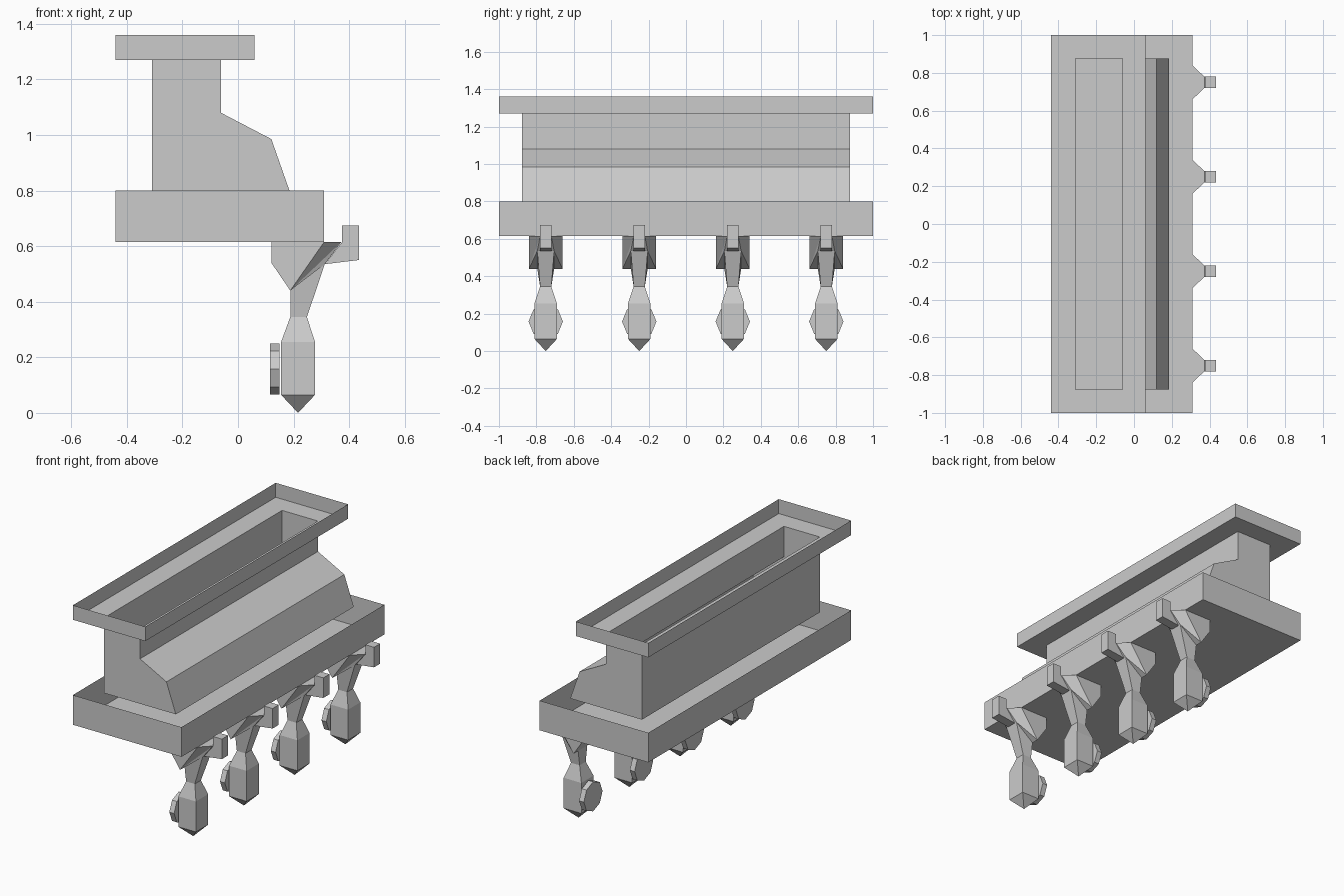
import bpy, math

if "Cube" in bpy.data.objects:
    bpy.data.objects.remove(bpy.data.objects["Cube"])


def add_mesh(name, verts, faces):
    me = bpy.data.meshes.new(name)
    me.from_pydata(verts, [], faces)
    me.update()
    ob = bpy.data.objects.new(name, me)
    bpy.context.collection.objects.link(ob)
    return ob


def rect(x0, x1, y, z):
    return [(x0, -y, z), (x1, -y, z), (x1, y, z), (x0, y, z)]


def walls(n, a, b):
    return [(a + i, a + (i + 1) % n, b + (i + 1) % n, b + i) for i in range(n)]


def loft(name, rings, y, caps=True):
    """Skin a stack of equal-sized vertex rings, shifted along y."""
    n = len(rings[0])
    verts = [(p[0], p[1] + y, p[2]) for r in rings for p in r]
    faces = []
    for k in range(len(rings) - 1):
        faces += walls(n, k * n, (k + 1) * n)
    if caps:
        last = (len(rings) - 1) * n
        faces += [tuple(reversed(range(n))), tuple(range(last, last + n))]
    return add_mesh(name, verts, faces)


# Lower tray: thin-walled, open at the top
add_mesh("lower_tray", rect(-.44, .31, 1, .615) + rect(-.44, .31, 1, .8),
         [(3, 2, 1, 0)] + walls(4, 0, 4))

# Hopper body: extruded profile, open at the mouth and underneath
prof = [(-.31, .8), (.185, .8), (.12, .985), (-.062, 1.08), (-.062, 1.27), (-.31, 1.27)]
n = len(prof)
side = [f for i, f in enumerate(walls(n, 0, n)) if i not in (0, 4)]
add_mesh("hopper_body", [(x, s * .877, z) for s in (-1, 1) for x, z in prof],
         [tuple(range(n)), tuple(reversed(range(n, 2 * n)))] +
         [tuple(reversed(f)) for f in side])

# Upper rim: thin upright walls around a flat ledge with a filling mouth
add_mesh("upper_rim", rect(-.31, -.062, .877, 1.27) + rect(-.44, .06, 1, 1.27)
         + rect(-.44, .06, 1, 1.36), walls(4, 0, 4) + walls(4, 4, 8))

for y in (-.75, -.25, .25, .75):
    # Wedge bracket under the tray
    wedge = [(.12, .615), (.12, .54), (.188, .44), (.31, .615)]
    loft("bracket", [[(x, s * .09, z) for x, z in wedge] for s in (-1, 1)], y)

    # Tapered arm reaching forward from the wedge to the end block
    a = [(.31, -.09, .615), (.31, .09, .615), (.188, .09, .44), (.188, -.09, .44)]
    b = [(.372, -.03, .615), (.372, .03, .615), (.312, .045, .535), (.312, -.045, .535)]
    add_mesh("bracket_arm", [(p[0], p[1] + y, p[2]) for p in a + b],
             [(0, 4, 5, 1), (2, 6, 7, 3), (4, 7, 6, 5),
              (0, 3, 4), (3, 7, 4), (1, 5, 2), (2, 5, 6)])

    # Upright end block with a sloping underside
    block = [(.312, .535), (.435, .55), (.435, .675), (.375, .675), (.375, .615)]
    loft("end_block", [[(x, s * .03, z) for x, z in block] for s in (-1, 1)], y)

    # Shank, boot and pointed tip
    top = [(.188, -.045, .44), (.312, -.045, .535), (.312, .045, .535), (.188, .045, .44)]
    rings = [rect(.215, .215, 0, 0), rect(.155, .277, .06, .065),
             rect(.155, .277, .06, .255), rect(.188, .248, .03, .345), top]
    boot = loft("shank_and_boot", rings[1:], y, caps=False)
    me = boot.data
    v = [tuple(p.co) for p in me.vertices] + [(.216, y, 0)]
    f = [tuple(p.vertices) for p in me.polygons]
    f += [(i, len(v) - 1, (i + 1) % 4) for i in range(4)] + [(12, 13, 14, 15)]
    me.clear_geometry()
    me.from_pydata(v, [], f)

    # Eight-sided closing wheel behind the boot
    bpy.ops.mesh.primitive_cylinder_add(vertices=8, radius=.092, depth=.033,
                                        location=(.132, y, .158),
                                        rotation=(0, math.pi / 2, 0))
    bpy.context.object.name = "closing_wheel"
